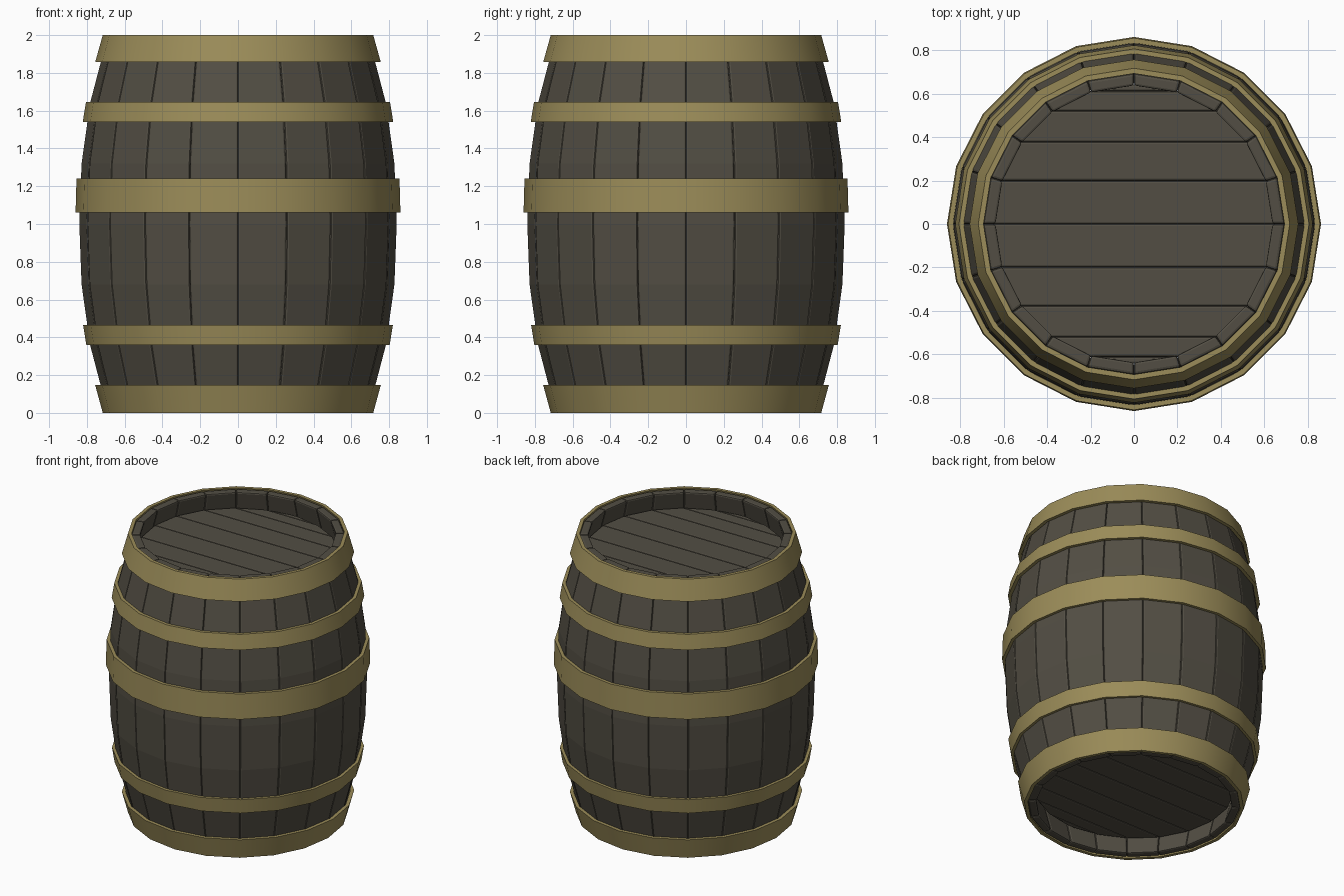
import bpy, bmesh
from math import sin, cos, pi

if "Cube" in bpy.data.objects:
    bpy.data.objects.remove(bpy.data.objects["Cube"])

SIDES = 20
STEP = 2 * pi / SIDES


def material(name, rgb):
    m = bpy.data.materials.new(name)
    m.diffuse_color = (*rgb, 1)
    m.use_nodes = True
    m.node_tree.nodes["Principled BSDF"].inputs["Base Color"].default_value = m.diffuse_color
    return m


wood = material("dark_wood", (0.085, 0.076, 0.057))
brass = material("aged_brass", (0.33, 0.265, 0.10))


def finish(bm, name, mat, bevel=0):
    bmesh.ops.recalc_face_normals(bm, faces=bm.faces)
    me = bpy.data.meshes.new(name)
    bm.to_mesh(me)
    bm.free()
    ob = bpy.data.objects.new(name, me)
    bpy.context.collection.objects.link(ob)
    me.materials.append(mat)
    if bevel:
        b = ob.modifiers.new("Bevel", 'BEVEL')
        b.width = bevel
        b.segments = 2
        b.limit_method = 'ANGLE'
        b.angle_limit = 0.6
    else:
        bpy.ops.object.select_all(action='DESELECT')
        ob.select_set(True)
        bpy.context.view_layer.objects.active = ob
        bpy.ops.object.shade_smooth_by_angle(angle=0.5)
    return ob


def polar(r, a, z):
    return (r * cos(a), r * sin(a), z)


# Staves: bulging planks around the barrel, rounded along every edge
profile = [(0.005, 0.692), (0.36, 0.785), (0.68, 0.83), (1.0, 0.842),
           (1.32, 0.83), (1.64, 0.785), (1.995, 0.692)]
THICK = 0.058
bm = bmesh.new()
for i in range(SIDES):
    a0, a1 = i * STEP, (i + 1) * STEP
    rows = []
    for z, r in profile:
        rows.append([bm.verts.new(polar(rr, a, z)) for rr, a in
                     ((r, a0), (r, a1), (r - THICK, a1), (r - THICK, a0))])
    for lo, hi in zip(rows, rows[1:]):
        for k in range(4):
            n = (k + 1) % 4
            bm.faces.new((lo[k], lo[n], hi[n], hi[k]))
    bm.faces.new(rows[0][::-1])
    bm.faces.new(rows[-1])
finish(bm, "staves", wood, 0.012)


# Heads: parallel planks whose seams line up with the stave joints
def head(name, z0, z1):
    bm = bmesh.new()
    R = 0.642
    for k in range(-5, 5):
        pts = []
        for j in (k, k + 1):
            y = R * sin(j * STEP)
            pts.append((max(R * 1.03 * cos(j * STEP), 0.03), y))
        (xa, ya), (xb, yb) = pts
        outline = [(-xa, ya), (xa, ya), (xb, yb), (-xb, yb)]
        lo = [bm.verts.new((x, y, z0)) for x, y in outline]
        hi = [bm.verts.new((x, y, z1)) for x, y in outline]
        bm.faces.new(lo[::-1])
        bm.faces.new(hi)
        for i in range(4):
            n = (i + 1) % 4
            bm.faces.new((lo[i], lo[n], hi[n], hi[i]))
    finish(bm, name, wood, 0.01)


head("top_head", 1.82, 1.88)
head("bottom_head", 0.12, 0.18)


# Hoops: flared metal bands (z low, z high, outer radius low, high)
def hoop(name, z0, z1, r0, r1, t=0.024):
    bm = bmesh.new()
    section = [(r0, z0), (r1, z1), (r1 - t, z1), (r0 - t, z0)]
    rings = [[bm.verts.new(polar(r, i * STEP, z)) for r, z in section]
             for i in range(SIDES)]
    for i in range(SIDES):
        a, b = rings[i], rings[(i + 1) % SIDES]
        for k in range(4):
            n = (k + 1) % 4
            bm.faces.new((a[k], b[k], b[n], a[n]))
    finish(bm, name, brass)


hoop("bottom_hoop", 0.0, 0.147, 0.716, 0.756)
hoop("lower_hoop", 0.36, 0.465, 0.803, 0.820)
hoop("middle_hoop", 1.06, 1.24, 0.860, 0.855)
hoop("upper_hoop", 1.54, 1.645, 0.822, 0.805)
hoop("top_hoop", 1.857, 2.0, 0.756, 0.716)
